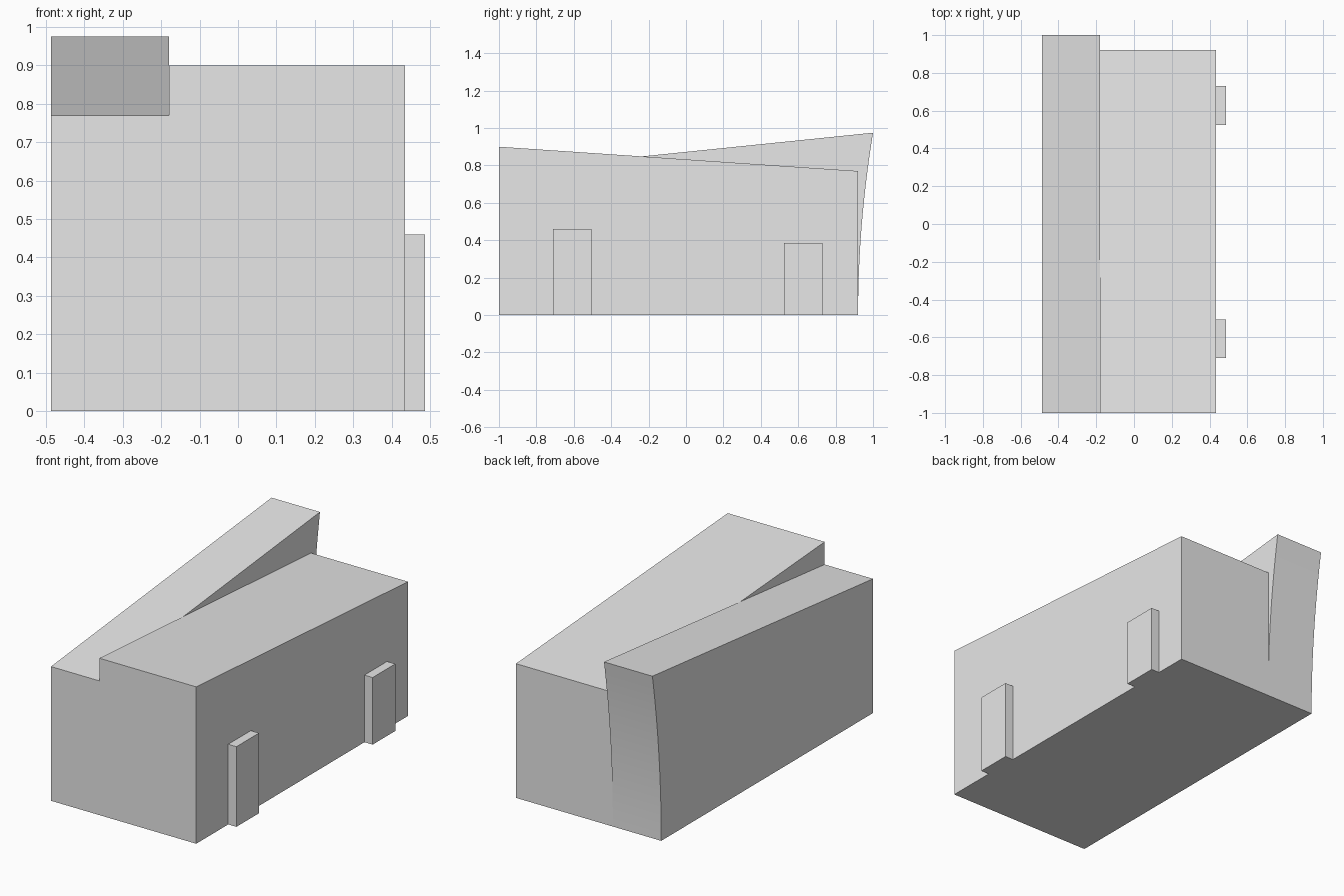
import bpy
import bmesh
import math

cube = bpy.data.objects.get("Cube")
if cube:
    bpy.data.objects.remove(cube, do_unlink=True)

# Single plain grey for the whole building
grey = bpy.data.materials.new("plain_grey")
grey.use_nodes = True
colour = (0.8, 0.8, 0.8, 1)
grey.diffuse_color = colour
grey.node_tree.nodes["Principled BSDF"].inputs["Base Color"].default_value = colour


def extrude_profile(name, profile, x0, x1):
    """Extrude a (y, z) side profile from x0 to x1."""
    bm = bmesh.new()
    face = bm.faces.new([bm.verts.new((x0, y, z)) for y, z in profile])
    result = bmesh.ops.extrude_face_region(bm, geom=[face])
    verts = [v for v in result["geom"] if isinstance(v, bmesh.types.BMVert)]
    bmesh.ops.translate(bm, verts=verts, vec=(x1 - x0, 0, 0))
    bmesh.ops.recalc_face_normals(bm, faces=bm.faces)
    mesh = bpy.data.meshes.new(name)
    bm.to_mesh(mesh)
    bm.free()
    mesh.materials.append(grey)
    obj = bpy.data.objects.new(name, mesh)
    bpy.context.collection.objects.link(obj)
    return obj


def block(name, x0, x1, y0, y1, height):
    return extrude_profile(name, [(y0, 0), (y1, 0), (y1, height), (y0, height)], x0, x1)


FRONT, BACK, TIP = -1.0, 0.92, 1.0
RIGHT, SPLIT, LEFT, OUTER = -0.487, -0.18, 0.435, 0.487
LOW, HIGH, PEAK = 0.77, 0.9, 0.975

# Main hall, roof falling towards the back
extrude_profile("main_hall", [(FRONT, 0), (BACK, 0), (BACK, LOW), (FRONT, HIGH)], SPLIT, LEFT)

# Side wing, roof rising towards a back wall that curves outwards
steps = 16
curve = [(BACK + (TIP - BACK) * (i / steps) ** 2, PEAK * i / steps) for i in range(steps + 1)]
wing = extrude_profile("side_wing", [(FRONT, 0)] + curve + [(FRONT, LOW)], RIGHT, SPLIT)

bpy.ops.object.select_all(action="DESELECT")
wing.select_set(True)
bpy.context.view_layer.objects.active = wing
bpy.ops.object.shade_smooth_by_angle(angle=math.radians(30))

# Doors projecting from the left wall
block("front_door", LEFT, OUTER, -0.71, -0.505, 0.46)
block("back_door", LEFT, OUTER, 0.525, 0.73, 0.385)
